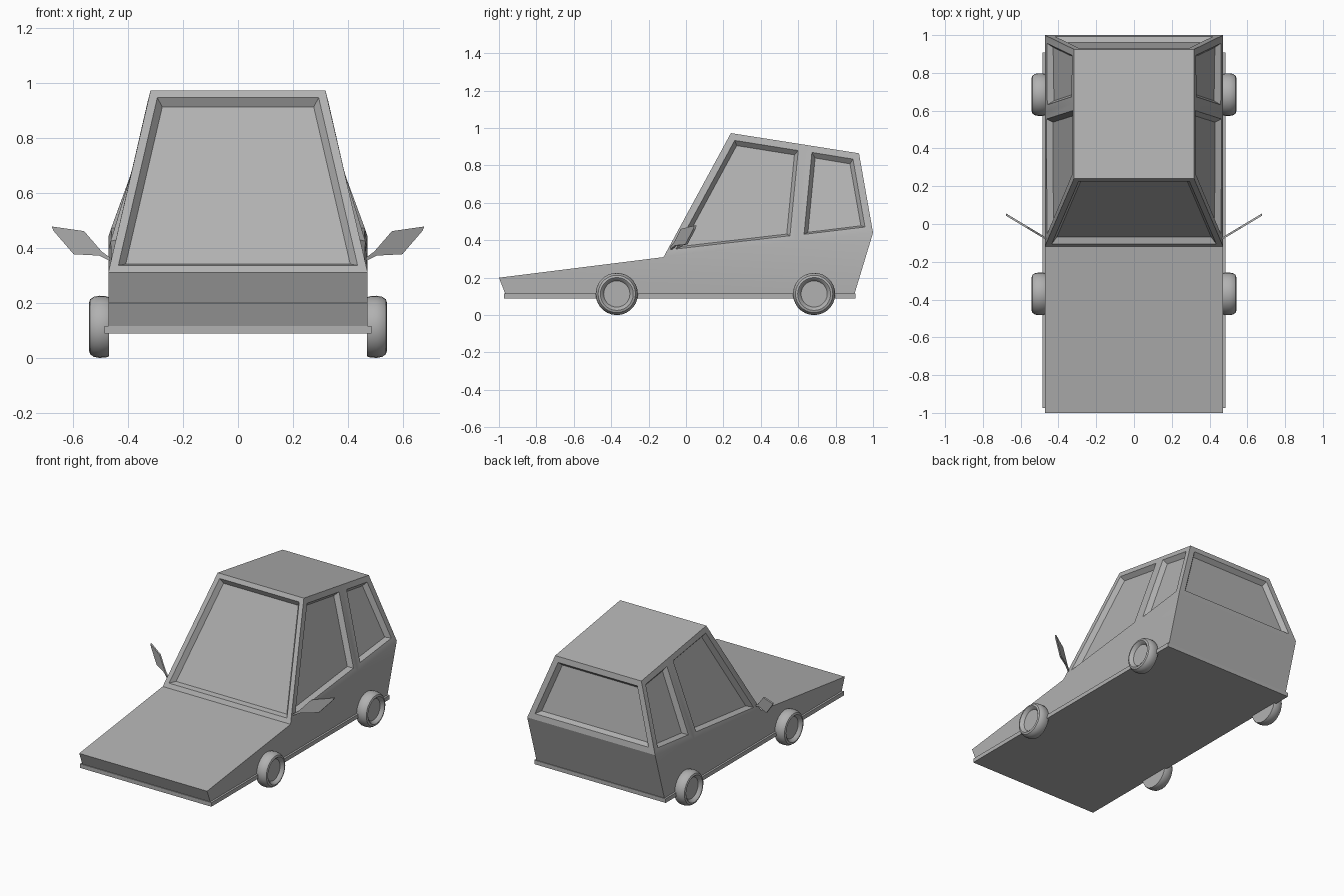
import bpy, bmesh, math
from mathutils import Vector

if "Cube" in bpy.data.objects:
    bpy.data.objects.remove(bpy.data.objects["Cube"])

# Darker grey paint shared by every part
grey = bpy.data.materials.new('dark_grey')
grey.diffuse_color = (.44, .44, .44, 1)
grey.use_nodes = True
grey.node_tree.nodes["Principled BSDF"].inputs["Base Color"].default_value = grey.diffuse_color


def finish(bm, name, angle=None):
    bmesh.ops.recalc_face_normals(bm, faces=bm.faces)
    me = bpy.data.meshes.new(name)
    bm.to_mesh(me)
    bm.free()
    me.materials.append(grey)
    ob = bpy.data.objects.new(name, me)
    bpy.context.collection.objects.link(ob)
    if angle:
        bpy.ops.object.select_all(action='DESELECT')
        ob.select_set(True)
        bpy.context.view_layer.objects.active = ob
        bpy.ops.object.shade_smooth_by_angle(angle=math.radians(angle))
    return ob


# Body shell: named points (half width, y, z) on each side
pts = {
    'bumper': (.472, -.965, .11), 'nose': (.472, -1.0, .2), 'cowl': (.472, -.12, .31),
    'belt': (.472, .59, .392), 'tail': (.472, 1.0, .44), 'rear': (.472, .9, .11),
    'roof_f': (.318, .24, .973), 'roof_m': (.318, .64, .91), 'roof_r': (.318, .925, .865),
}
bm = bmesh.new()
V = {s: {k: bm.verts.new((s * x, y, z)) for k, (x, y, z) in pts.items()} for s in (-1, 1)}


def across(a, b):
    return bm.faces.new((V[-1][a], V[1][a], V[1][b], V[-1][b]))


windscreen = across('cowl', 'roof_f')
windows = [across('roof_r', 'tail')]
for a, b in (('bumper', 'nose'), ('nose', 'cowl'), ('roof_f', 'roof_m'),
             ('roof_m', 'roof_r'), ('tail', 'rear'), ('rear', 'bumper')):
    across(a, b)
for s in (-1, 1):
    v = V[s]
    bm.faces.new([v[k] for k in ('bumper', 'nose', 'cowl', 'belt', 'tail', 'rear')])
    windows.append(bm.faces.new([v[k] for k in ('cowl', 'roof_f', 'roof_m', 'belt')]))
    windows.append(bm.faces.new([v[k] for k in ('belt', 'roof_m', 'roof_r', 'tail')]))
bmesh.ops.recalc_face_normals(bm, faces=bm.faces)
bm.normal_update()
# Window frames, then recessed glass
for faces, frame, rim in (([windscreen], .03, .022), (windows, .037, .019)):
    for thickness, depth in ((frame, 0), (rim, -.03)):
        bmesh.ops.inset_individual(bm, faces=faces, thickness=thickness, depth=depth,
                                   use_even_offset=True)
        bm.normal_update()
finish(bm, 'body', 25)

# Floor skirt
bm = bmesh.new()
bmesh.ops.create_cube(bm, size=1)
for v in bm.verts:
    v.co = Vector((v.co.x * .97, v.co.y * 1.88 - .033, v.co.z * .027 + .103))
finish(bm, 'skirt')

# Wheels: lathed tyre and dished hub, profile as (outward offset, radius)
profile = [(0, 0), (0, .108), (.012, .112), (.035, .113), (.055, .109), (.068, .1),
           (.072, .088), (.068, .082), (.05, .07), (.05, 0)]


def wheel(name, side, y):
    bm = bmesh.new()
    c = Vector((side * .47, y, .113))
    vs = [bm.verts.new(c + Vector((side * o, 0, r))) for o, r in profile]
    es = [bm.edges.new(p) for p in zip(vs, vs[1:])]
    bmesh.ops.spin(bm, geom=vs + es, cent=c, axis=(1, 0, 0), angle=math.tau,
                   steps=28, use_merge=True)
    bmesh.ops.remove_doubles(bm, verts=bm.verts, dist=1e-4)
    finish(bm, name, 35)


# Wing mirrors: thin swept plates on short stalks, outline as (x, z)
outline = [(.465, .352), (.505, .372), (.598, .377), (.672, .463), (.678, .478),
           (.56, .461), (.495, .386), (.465, .365)]


def mirror(name, side):
    bm = bmesh.new()
    rings = [[bm.verts.new((side * x, -.075 + .6 * (x - .47) + t, z)) for x, z in outline]
             for t in (-.006, .006)]
    bm.faces.new(rings[0])
    bm.faces.new(rings[1])
    n = len(outline)
    for i in range(n):
        j = (i + 1) % n
        bm.faces.new((rings[0][i], rings[0][j], rings[1][j], rings[1][i]))
    finish(bm, name)


for side, label in ((-1, 'left'), (1, 'right')):
    wheel('front_wheel_' + label, side, -.37)
    wheel('rear_wheel_' + label, side, .685)
    mirror('wing_mirror_' + label, side)
